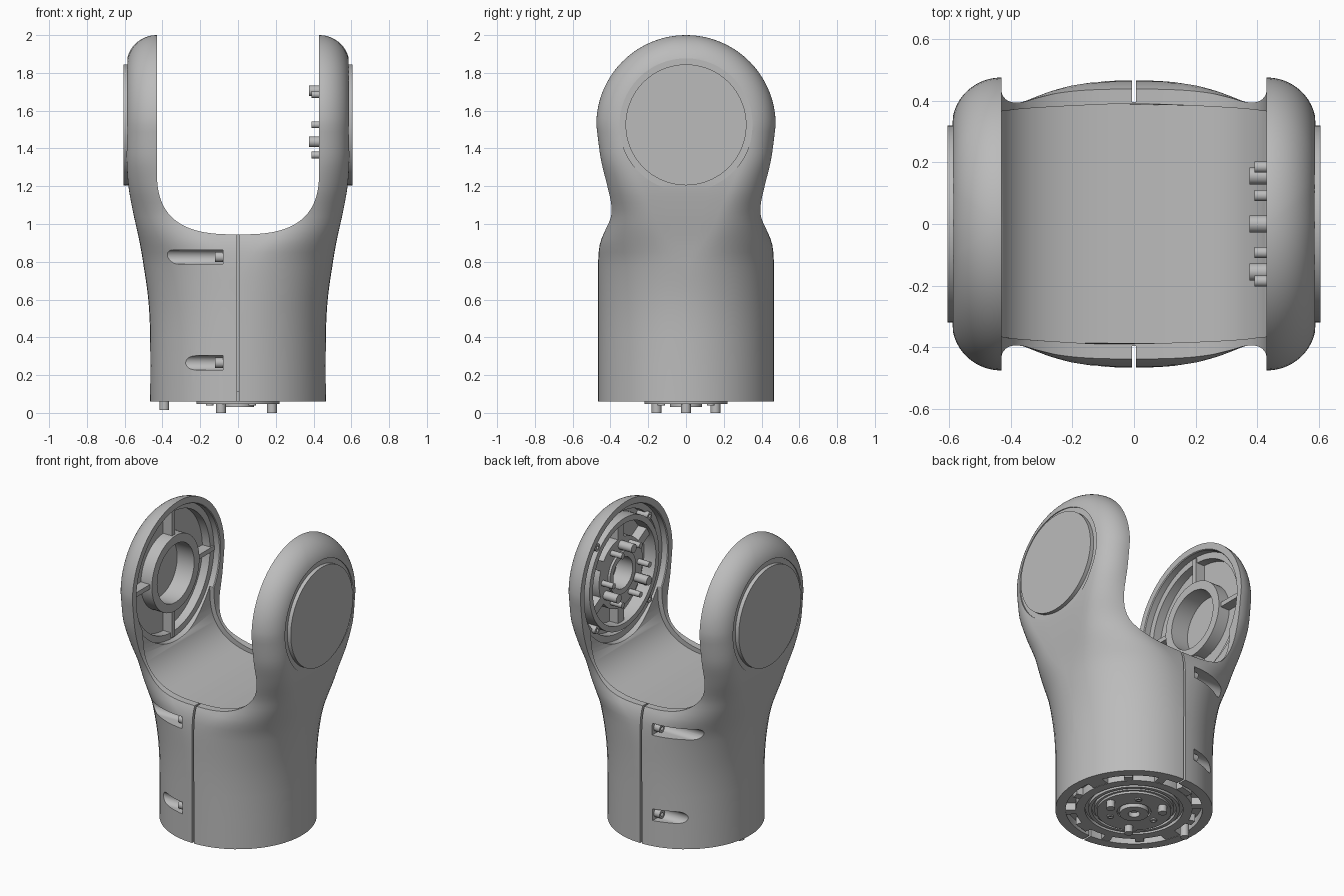
import bpy, bmesh
from math import sin, cos, pi, acos, sqrt, copysign, radians
from mathutils import Matrix

if "Cube" in bpy.data.objects:
    bpy.data.objects.remove(bpy.data.objects["Cube"])

grey = bpy.data.materials.new("light grey")
grey.use_nodes = True
grey.diffuse_color = (0.5, 0.5, 0.5, 1)
grey.node_tree.nodes["Principled BSDF"].inputs["Base Color"].default_value = (0.5, 0.5, 0.5, 1)

HUB = 1.525      # height of the joint axis
INNER = 0.43     # inner face of the arms


def finish(name, bm):
    bmesh.ops.remove_doubles(bm, verts=bm.verts, dist=1e-5)
    bmesh.ops.recalc_face_normals(bm, faces=bm.faces)
    mesh = bpy.data.meshes.new(name)
    bm.to_mesh(mesh)
    bm.free()
    mesh.materials.append(grey)
    obj = bpy.data.objects.new(name, mesh)
    bpy.context.collection.objects.link(obj)
    return obj


def smooth(obj):
    bpy.ops.object.select_all(action='DESELECT')
    obj.select_set(True)
    bpy.context.view_layer.objects.active = obj
    bpy.ops.object.shade_smooth_by_angle(angle=radians(32))


def loft(name, rings, closed=False):
    """Skin a list of equal rings; closed joins the last ring to the first."""
    bm = bmesh.new()
    rows = [[bm.verts.new(p) for p in ring] for ring in rings]
    n = len(rows[0])
    pairs = list(zip(rows, rows[1:]))
    if closed:
        pairs.append((rows[-1], rows[0]))
    for a, b in pairs:
        for i in range(n):
            j = (i + 1) % n
            bm.faces.new((a[i], a[j], b[j], b[i]))
    if not closed:
        bm.faces.new(rows[0])
        bm.faces.new(rows[-1])
    return finish(name, bm)


def tube(name, r0, r1, a, b, axis="X", centre=(0, HUB), n=64, r_end=None):
    """Disc (r0 = 0) or ring from a to b along an axis."""
    r_end = r1 if r_end is None else r_end

    def ring(r, t):
        pts = []
        for k in range(n):
            u = centre[0] + r * cos(2 * pi * k / n)
            v = centre[1] + r * sin(2 * pi * k / n)
            pts.append((t, u, v) if axis == "X" else (u, v, t))
        return pts
    if r0 > 0:
        obj = loft(name, [ring(r0, a), ring(r1, a), ring(r_end, b), ring(r0, b)], True)
    else:
        obj = loft(name, [ring(r1, a), ring(r_end, b)])
    smooth(obj)
    return obj


def box(name, lo, hi, turn=None):
    bm = bmesh.new()
    bmesh.ops.create_cube(bm, size=1)
    for v in bm.verts:
        v.co = [(l + h) / 2 + c * (h - l) for l, h, c in zip(lo, hi, v.co)]
    if turn:
        bm.transform(turn)
    return finish(name, bm)


def cut(target, cutter):
    mod = target.modifiers.new("cut", 'BOOLEAN')
    mod.operation, mod.solver, mod.object = 'DIFFERENCE', 'EXACT', cutter
    bpy.ops.object.select_all(action='DESELECT')
    target.select_set(True)
    bpy.context.view_layer.objects.active = target
    bpy.ops.object.modifier_apply(modifier=mod.name)
    bpy.data.objects.remove(cutter)


# Shell sections: height, half width, half depth, squareness
KEYS = [(0.06, .465, .465, 0), (0.4, .465, .465, 0), (0.6, .475, .465, .03),
        (0.8, .503, .465, .12), (0.9, .52, .455, .3), (0.97, .535, .427, .5),
        (1.06, .555, .403, .7), (1.2, .58, .42, .9), (1.35, .59, .452, 1),
        (HUB, .59, .475, 1)]


def sample(z):
    """Smooth interpolation through the section keys."""
    i = max(k for k in range(len(KEYS) - 1) if KEYS[k][0] <= z + 1e-9)
    k0, k1 = KEYS[i], KEYS[i + 1]
    kp, kn = KEYS[max(i - 1, 0)], KEYS[min(i + 2, len(KEYS) - 1)]
    d = k1[0] - k0[0]
    t = (z - k0[0]) / d
    out = []
    for c in (1, 2, 3):
        m0 = (k1[c] - kp[c]) / (k1[0] - kp[0]) * d
        m1 = (kn[c] - k0[c]) / (kn[0] - k0[0]) * d
        out.append((2*t**3 - 3*t*t + 1) * k0[c] + (t**3 - 2*t*t + t) * m0
                   + (3*t*t - 2*t**3) * k1[c] + (t**3 - t*t) * m1)
    out[2] = min(max(out[2], 0), 1)
    return out


def section(z):
    steps = 14
    if z <= HUB:
        xs, ys, s = sample(z)
        xc, yc = s * INNER, s * (ys - .155)
        corner = [(xc + (xs - xc) * sin(a), yc + (ys - yc) * cos(a))
                  for a in (pi / 2 * (1 - k / steps) for k in range(steps + 1))]
    else:
        h = z - HUB
        top = pi / 2 if h <= .32 else acos((h - .32) / .155)
        corner = [(INNER + .16 * sin(a), sqrt(max((.32 + .155 * cos(a))**2 - h*h, 0)))
                  for a in (top * (1 - k / steps) for k in range(steps + 1))]
    (x0, y0), (x1, y1) = corner[0], corner[-1]
    q = [(x0, 0), (x0, y0 / 2)] + corner + [(x1 / 2, y1)]
    r = q[::-1]
    pts = q + [(-x, y) for x, y in r] + [(-x, -y) for x, y in q] + [(x, -y) for x, y in r]
    return [(x, y, z) for x, y in pts]


heights = [0.06, 0.25, 0.4] + [0.4 + (HUB - 0.4) * k / 30 for k in range(1, 31)]
heights += [HUB + .475 * sin(radians(88.5) * k / 22) for k in range(1, 23)]
shell = loft("shell", [section(z) for z in heights])


# Saddle between the arms, then a recessed trough inside its lip
def saddle(name, off, top, depth):
    arc = []
    for k in range(41):
        a = pi * k / 40
        c, s = cos(a), sin(a)
        arc.append((copysign(abs(c)**.714, c) * (INNER + off), 1.3 - (.355 + off) * s**.714))
    arc = [(INNER + off, top)] + arc + [(-INNER - off, top)]
    return loft(name, [[(x, e * depth(x), z) for x, z in arc] for e in (-1, 1)])


cut(shell, saddle("saddle_cutter", 0, 2.2, lambda x: 1))
cut(shell, saddle("trough_cutter", .03, 1.302, lambda x: .365 + .028 * cos(x * pi / .92)))

# Pockets, bores and cap seats in both arms
for side, bore in ((-1, .19), (1, .10)):
    cut(shell, tube("slope_cutter", 0, .55, side * .28, side * .436, r_end=.43))
    cut(shell, tube("rim_cutter", 0, .43, side * .40, side * .475, n=96))
    cut(shell, tube("pocket_cutter", 0, .39, side * .41, side * .53, n=96))
    cut(shell, tube("seat_cutter", 0, .352, side * .58, side * .7, n=96))
    cut(shell, tube("bore_cutter", 0, bore, side * .5, side * .6))

# Seams and screw slots, front and back
for e in (-1, 1):
    y0, y1 = sorted((e * .395, e * .6))
    cut(shell, box("seam_cutter", (-.006, y0, 0), (.006, y1, 1.1)))
    for z, inset in ((.825, .385), (.265, .41)):
        y0, y1 = sorted((e * inset, e * .6))
        cut(shell, tube("slot_cutter", 0, .038, -.5, -.08, centre=(e * inset, z), n=24))
        cut(shell, box("slot_mouth_cutter", (-.5, y0, z - .038), (-.08, y1, z + .038)))
        tube("clamp_screw", .012, .027, -.122, -.07, centre=(e * .42, z), n=20)

# Grooves under the base
for r0, r1, d in ((.345, .405, .05), (.27, .29, .02), (.235, .25, .02)):
    cut(shell, tube("groove_cutter", r0, r1, 0, .06 + d, "Z", (0, 0)))
smooth(shell)

# Round caps on the outer sides
for side, label in ((-1, "right"), (1, "left")):
    tube(label + "_cap", 0, .32, side * .572, side * .605, n=96)


def spin_x(angle):
    return Matrix.Translation((0, 0, HUB)) @ Matrix.Rotation(angle, 4, 'X')


# Right arm: ring and four ribs
tube("right_ring", .19, .245, -.45, -.535)
for k in range(4):
    box("right_rib", (-.535, .235, -.015), (-.465, .42, .015), spin_x(k * pi / 2))

# Left arm: coupling with rings, spokes, pegs and bolts
tube("coupling_rim", .325, .36, .445, .535)
tube("coupling_flange", .13, .225, .47, .535)
tube("coupling_hub", .10, .135, .455, .535)
for k in range(6):
    a = k * pi / 3
    box("coupling_spoke", (.47, .215, -.03), (.535, .335, .03), spin_x(a + pi / 6))
    tube("small_peg", 0, .018, .39, .48, centre=(.185 * cos(a), HUB + .185 * sin(a)), n=20)
for k in range(3):
    a = pi / 2 + k * 2 * pi / 3
    tube("large_peg", 0, .028, .375, .48, centre=(.18 * cos(a), HUB + .18 * sin(a)), n=24)
for k in range(4):
    a = pi / 4 + k * pi / 2
    tube("pocket_bolt", .01, .024, .45, .535, centre=(.382 * cos(a), HUB + .382 * sin(a)), n=20)

# Base: raised discs, pegs and teeth in the outer groove
tube("base_plate", .10, .22, .046, .07, "Z", (0, 0))
tube("base_hub", .035, .085, .03, .07, "Z", (0, 0), 48)
for k in range(3):
    a = k * 2 * pi / 3
    tube("base_peg", 0, .026, 0, .07, "Z", (.18 * cos(a), .18 * sin(a)), 24)
    tube("base_screw", .01, .02, .038, .07, "Z", (-.15 * cos(a), -.15 * sin(a)), 20)
tube("locating_peg", 0, .026, .015, .12, "Z", (-.39, 0), 24)
for k in range(12):
    wide = .05 if k % 3 == 0 else .025
    box("base_tooth", (.34, -wide, .062), (.385 if k % 2 else .41, wide, .12),
        Matrix.Rotation((k + .5) * pi / 6, 4, 'Z'))
